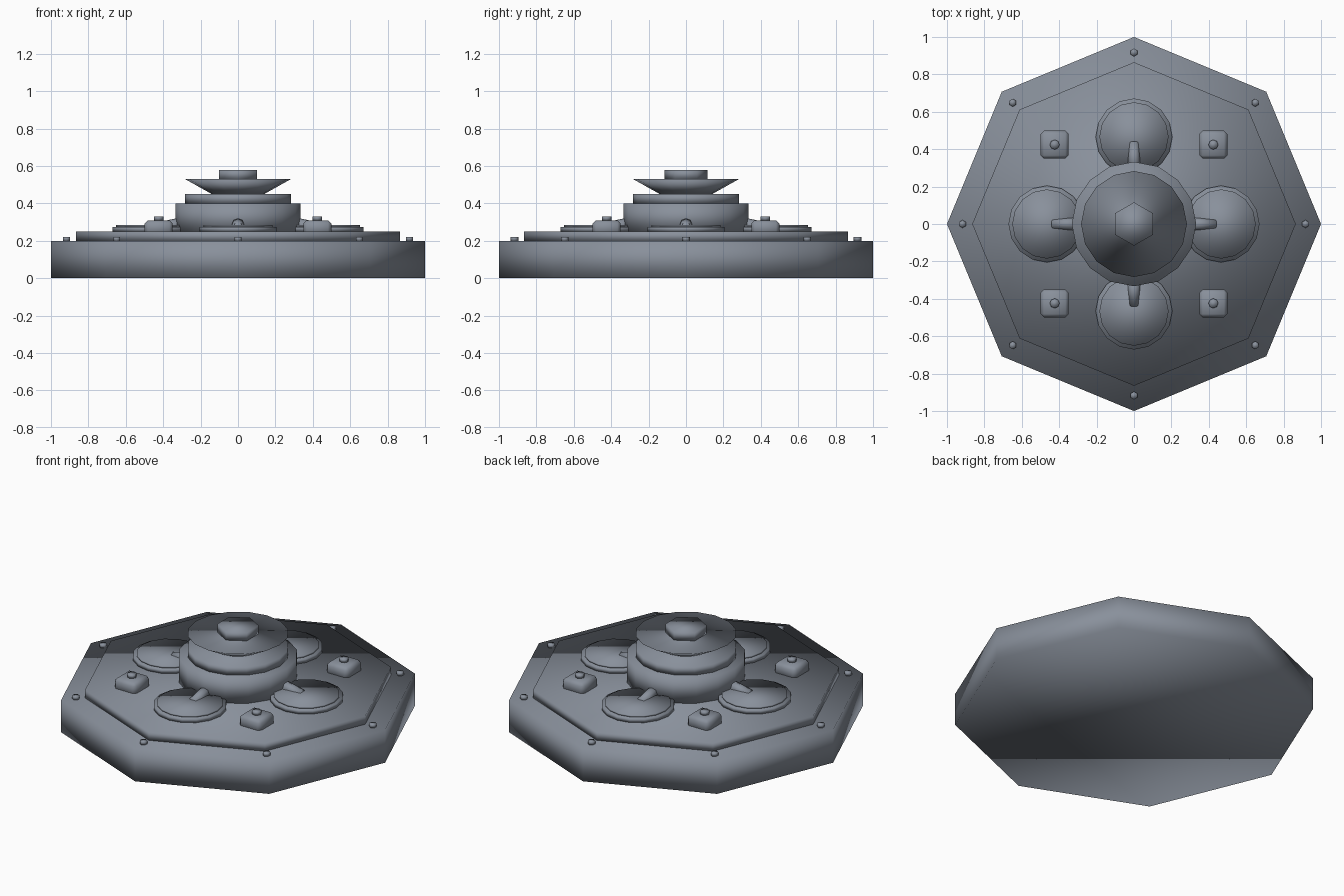
import bpy, math
from mathutils import Vector

if "Cube" in bpy.data.objects:
    bpy.data.objects.remove(bpy.data.objects["Cube"])

metal = bpy.data.materials.new("blue_grey_metal")
metal.diffuse_color = (0.25, 0.28, 0.33, 1)
metal.use_nodes = True
metal.node_tree.nodes["Principled BSDF"].inputs["Base Color"].default_value = metal.diffuse_color


def smooth(name):
    o = bpy.context.object
    o.name = name
    o.data.materials.append(metal)
    bpy.ops.object.shade_smooth()
    return o


def prism(name, sides, r1, r2, z0, z1, x=0, y=0, turn=0):
    bpy.ops.mesh.primitive_cone_add(vertices=sides, radius1=r1, radius2=r2, depth=z1 - z0,
                                    location=(x, y, (z0 + z1) / 2), rotation=(0, 0, turn))
    return smooth(name)


# octagonal base and raised deck
prism("base", 8, 1.0, 1.0, 0.0, 0.2)
prism("deck", 8, 0.865, 0.865, 0.2, 0.25)

# central tower tiers, flared dish and hexagonal cap
prism("tower_body", 16, 0.333, 0.333, 0.25, 0.40)
prism("tower_collar", 16, 0.283, 0.283, 0.40, 0.45)
prism("tower_dish", 16, 0.14, 0.283, 0.45, 0.53)
prism("tower_cap", 6, 0.116, 0.116, 0.53, 0.58)

# rivets on the base corners
for i in range(8):
    a = i * math.pi / 4
    prism("corner_rivet", 6, 0.021, 0.021, 0.2, 0.22, 0.917 * math.cos(a), 0.917 * math.sin(a))

# round pads with sloping struts, and bevelled bolt boxes between them
for i in range(4):
    a = i * math.pi / 2
    d = Vector((math.cos(a), math.sin(a), 0))
    prism("pad_rim", 16, 0.205, 0.205, 0.25, 0.275, *(d * 0.466).xy, a)
    prism("pad_top", 16, 0.185, 0.185, 0.275, 0.285, *(d * 0.466).xy, a)

    start = d * 0.29 + Vector((0, 0, 0.293))
    end = d * 0.436 + Vector((0, 0, 0.268))
    axis = end - start
    bpy.ops.mesh.primitive_cone_add(vertices=8, radius1=0.035, radius2=0.029, depth=axis.length,
                                    location=(start + end) / 2,
                                    rotation=axis.to_track_quat('Z', 'Y').to_euler())
    smooth("strut")

    b = a + math.pi / 4
    x, y = 0.6 * math.cos(b), 0.6 * math.sin(b)
    bpy.ops.mesh.primitive_cube_add(size=1, location=(x, y, 0.27))
    box = smooth("bolt_box")
    box.scale = (0.15, 0.15, 0.08)
    bpy.ops.object.transform_apply(location=False, rotation=False, scale=True)
    bevel = box.modifiers.new("bevel", 'BEVEL')
    bevel.width = 0.018
    bevel.segments = 1
    prism("box_bolt", 8, 0.026, 0.026, 0.31, 0.33, x, y)
